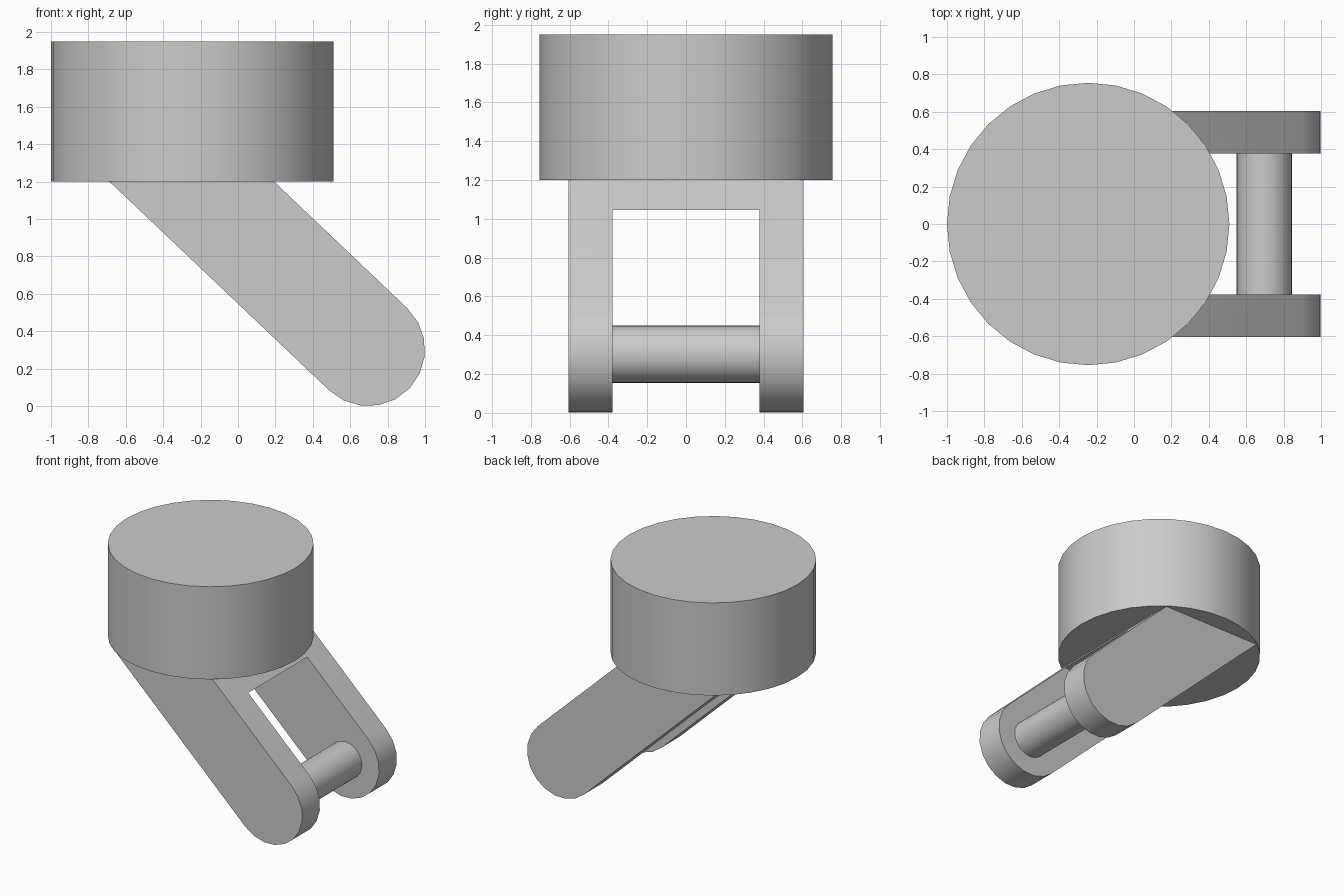
import bpy
import bmesh
from math import radians, cos, sin, pi

cube = bpy.data.objects.get("Cube")
if cube:
    bpy.data.objects.remove(cube, do_unlink=True)

GREY = (0.6, 0.6, 0.6, 1)
metal = bpy.data.materials.new("plain grey")
metal.use_nodes = True
metal.diffuse_color = GREY
metal.node_tree.nodes["Principled BSDF"].inputs["Base Color"].default_value = GREY


def activate(obj):
    bpy.ops.object.select_all(action='DESELECT')
    obj.select_set(True)
    bpy.context.view_layer.objects.active = obj


def finish(obj, name):
    obj.name = name
    obj.data.materials.clear()
    obj.data.materials.append(metal)
    activate(obj)
    bpy.ops.object.shade_smooth_by_angle(angle=radians(30))


def cylinder(name, radius, depth, location, rotation=(0, 0, 0)):
    bpy.ops.mesh.primitive_cylinder_add(vertices=32, radius=radius, depth=depth,
                                        location=location, rotation=rotation)
    finish(bpy.context.object, name)


# Round mounting head
HEAD_X, HEAD_BOTTOM, HEAD_TOP = -0.245, 1.2, 1.95
cylinder("mounting_head", 0.755, HEAD_TOP - HEAD_BOTTOM,
         (HEAD_X, 0, (HEAD_BOTTOM + HEAD_TOP) / 2))

# Slanted arm: rounded lower end, flat top against the head
AXLE_X, AXLE_Z, END_R, HALF_Y = 0.697, 0.303, 0.303, 0.605
TILT = radians(46.6)
STEPS = 10
profile = []
for i in range(STEPS + 1):
    a = TILT - pi * i / STEPS
    profile.append((AXLE_X + END_R * cos(a), AXLE_Z + END_R * sin(a)))
profile.append((-0.687, HEAD_BOTTOM))
profile.append((0.193, HEAD_BOTTOM))

bm = bmesh.new()
face = bm.faces.new([bm.verts.new((x, -HALF_Y, z)) for x, z in profile])
extruded = bmesh.ops.extrude_face_region(bm, geom=[face])["geom"]
bmesh.ops.translate(bm, vec=(0, 2 * HALF_Y, 0),
                    verts=[v for v in extruded if isinstance(v, bmesh.types.BMVert)])
bmesh.ops.recalc_face_normals(bm, faces=bm.faces)
mesh = bpy.data.meshes.new("fork_arm")
bm.to_mesh(mesh)
bm.free()
arm = bpy.data.objects.new("fork_arm", mesh)
bpy.context.collection.objects.link(arm)

# Slot that splits the arm into two legs below a bridge
SLOT_TOP, SLOT_HALF = 1.045, 0.378
bpy.ops.mesh.primitive_cube_add(size=2, location=(0, 0, SLOT_TOP - 1))
slot = bpy.context.object
slot.name = "slot_cutter"
slot.scale = (2, SLOT_HALF, 1)
slot.hide_render = True

cut = arm.modifiers.new("slot", 'BOOLEAN')
cut.operation = 'DIFFERENCE'
cut.solver = 'EXACT'
cut.object = slot
activate(arm)
bpy.ops.object.modifier_apply(modifier=cut.name)
bpy.data.objects.remove(slot, do_unlink=True)
finish(arm, "fork_arm")

# Axle pin between the legs
cylinder("axle_pin", 0.148, 2 * SLOT_HALF + 0.04, (AXLE_X, 0, 0.302), (pi / 2, 0, 0))
